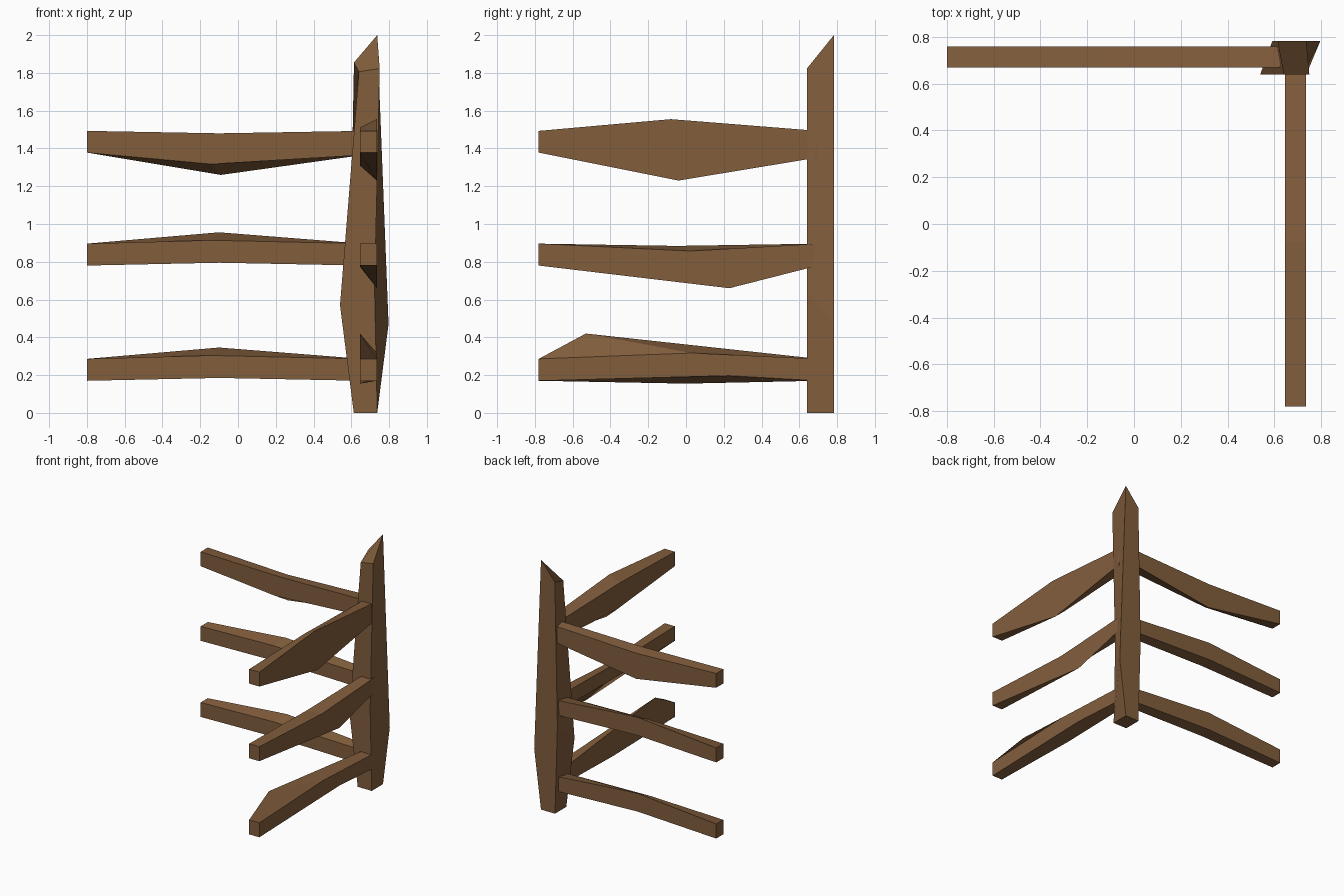
import bpy, bmesh

if "Cube" in bpy.data.objects:
    bpy.data.objects.remove(bpy.data.objects["Cube"])

# Single weathered timber colour
wood = bpy.data.materials.new("brown_wood")
wood.diffuse_color = (0.225, 0.112, 0.046, 1)
wood.use_nodes = True
wood.node_tree.nodes["Principled BSDF"].inputs["Base Color"].default_value = wood.diffuse_color


def hewn_beam(name, rings):
    """Loft a rough beam through rings of four corners and cap both ends."""
    bm = bmesh.new()
    loops = [[bm.verts.new(p) for p in ring] for ring in rings]
    for a, b in zip(loops, loops[1:]):
        for i in range(4):
            j = (i + 1) % 4
            bm.faces.new((a[i], a[j], b[j], b[i]))
    bm.faces.new(loops[0])
    bm.faces.new(loops[-1])
    bmesh.ops.recalc_face_normals(bm, faces=bm.faces)
    mesh = bpy.data.meshes.new(name)
    bm.to_mesh(mesh)
    bm.free()
    mesh.materials.append(wood)
    obj = bpy.data.objects.new(name, mesh)
    bpy.context.collection.objects.link(obj)


def rail(name, axis, start, end, side, low, high, mids, end_low=None):
    """Square-ended rail; mids = (along, height) of each bent corner edge:
    near-bottom, far-bottom, far-top, near-top across the rail."""
    def point(along, across, z):
        return (along, across, z) if axis == "x" else (across, along, z)
    near, far = side
    across = (near, far, far, near)

    def square(at, lo):
        return [point(at, c, z) for c, z in zip(across, (lo, lo, high, high))]
    bend = [point(m[0], c, m[1]) for m, c in zip(mids, across)]
    hewn_beam(name, [square(start, low), bend, square(end, end_low or low)])


# Corner post with a bulging middle and a slanted, pointed top
F, B = 0.64, 0.783
hewn_beam("corner_post", [
    [(0.613, F, 0), (0.737, F, 0), (0.737, B, 0), (0.613, B, 0)],
    [(0.54, F, 0.57), (0.723, F, 0.65), (0.797, B, 0.47), (0.592, B, 0.7)],
    [(0.64, F, 1.806), (0.75, F, 1.823), (0.737, B, 2.0), (0.614, B, 1.855)],
])

# Rails running left from the post
back = (0.67, 0.76)
rail("upper_back_rail", "x", -0.8, 0.66, back, 1.378, 1.493,
     [(-0.14, 1.317), (-0.09, 1.26), (-0.1, 1.465), (-0.1, 1.48)], 1.365)
for label, dz in (("middle", 0.0), ("lower", -0.61)):
    rail(label + "_back_rail", "x", -0.8, 0.66, back, 0.78 + dz, 0.896 + dz,
         [(-0.1, 0.795 + dz), (-0.1, 0.81 + dz),
          (-0.1, 0.956 + dz), (-0.15, 0.914 + dz)])

# Rails running forward from the post
right = (0.645, 0.735)
rail("upper_side_rail", "y", -0.78, 0.7, right, 1.378, 1.493,
     [(-0.04, 1.31), (-0.04, 1.23), (-0.08, 1.555), (-0.08, 1.51)], 1.352)
rail("middle_side_rail", "y", -0.78, 0.7, right, 0.78, 0.896,
     [(0.1, 0.775), (0.23, 0.66), (0.02, 0.857), (-0.05, 0.884)])
rail("lower_side_rail", "y", -0.78, 0.7, right, 0.17, 0.286,
     [(0.0, 0.155), (0.23, 0.197), (0.03, 0.317), (-0.53, 0.42)])
